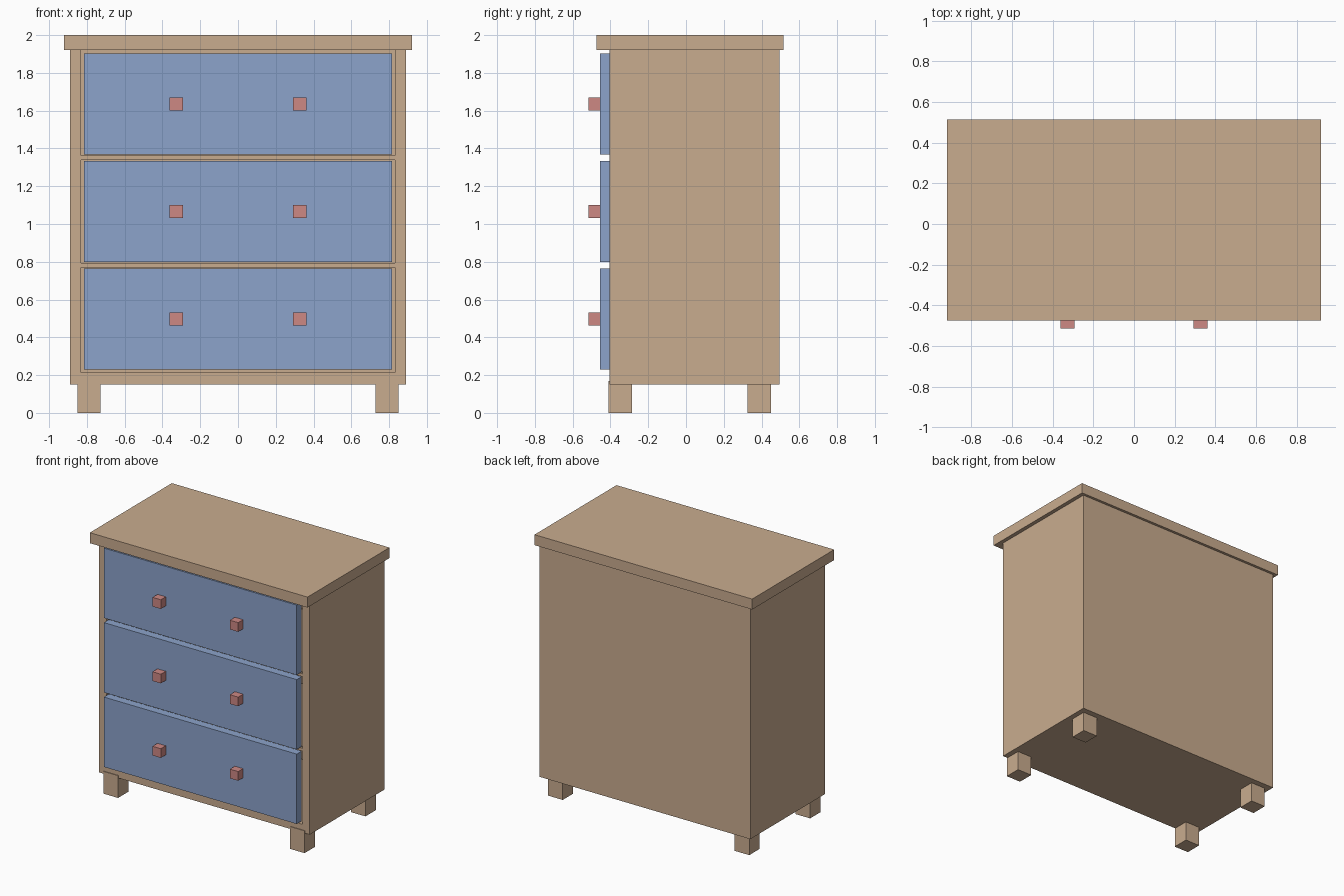
import bpy, bmesh

if "Cube" in bpy.data.objects:
    bpy.data.objects.remove(bpy.data.objects["Cube"])


def linear(c):
    c /= 255
    return c / 12.92 if c <= 0.04045 else ((c + 0.055) / 1.055) ** 2.4


def material(name, rgb):
    m = bpy.data.materials.new(name)
    m.diffuse_color = (*[linear(c) for c in rgb], 1)
    m.use_nodes = True
    m.node_tree.nodes["Principled BSDF"].inputs["Base Color"].default_value = m.diffuse_color
    return m


WOOD = material("tan wood", (201, 172, 143))
BLUE = material("blue paint", (140, 163, 203))
RED = material("dusty red", (205, 136, 132))


def box(name, x, y, z, mat):
    """Box from (min, max) ranges on each axis."""
    bm = bmesh.new()
    bmesh.ops.create_cube(bm, size=1)
    for v in bm.verts:
        v.co = [r[0] if c < 0 else r[1] for c, r in zip(v.co, (x, y, z))]
    me = bpy.data.meshes.new(name)
    bm.to_mesh(me)
    bm.free()
    me.materials.append(mat)
    ob = bpy.data.objects.new(name, me)
    bpy.context.collection.objects.link(ob)
    return ob


FRONT, BACK = -0.405, 0.495
FLOOR, CEIL = 0.213, 1.92
PITCH = (CEIL - FLOOR) / 3

# Cabinet boards
box("top_board", (-0.92, 0.92), (-0.475, 0.515), (CEIL, 2.0), WOOD)
box("bottom_board", (-0.83, 0.83), (FRONT, BACK), (0.15, FLOOR), WOOD)
box("back_panel", (-0.83, 0.83), (BACK - 0.03, BACK), (FLOOR, CEIL), WOOD)
for side, s in (("left", -1), ("right", 1)):
    box(side + "_side_board", sorted((s * 0.83, s * 0.89)), (FRONT, BACK), (0.15, CEIL), WOOD)

    # Feet, front pair standing slightly proud of the cabinet
    for end, y in (("front", (-0.41, -0.285)), ("back", (0.325, 0.45))):
        box(f"{end}_{side}_foot", sorted((s * 0.727, s * 0.85)), y, (0, 0.17), WOOD)

# Shelves between the drawers
for i in (1, 2):
    z = FLOOR + i * PITCH
    box(f"divider_{i}", (-0.83, 0.83), (FRONT, BACK - 0.03), (z - 0.011, z + 0.011), WOOD)

# Drawer fronts with two knobs each
for i in range(3):
    z = FLOOR + (i + 0.5) * PITCH
    box(f"drawer_front_{i + 1}", (-0.815, 0.815), (-0.455, -0.395), (z - 0.267, z + 0.267), BLUE)
    for side, x in (("left", -0.327), ("right", 0.327)):
        box(f"{side}_knob_{i + 1}", (x - 0.035, x + 0.035), (-0.515, -0.455), (z - 0.035, z + 0.035), RED)
